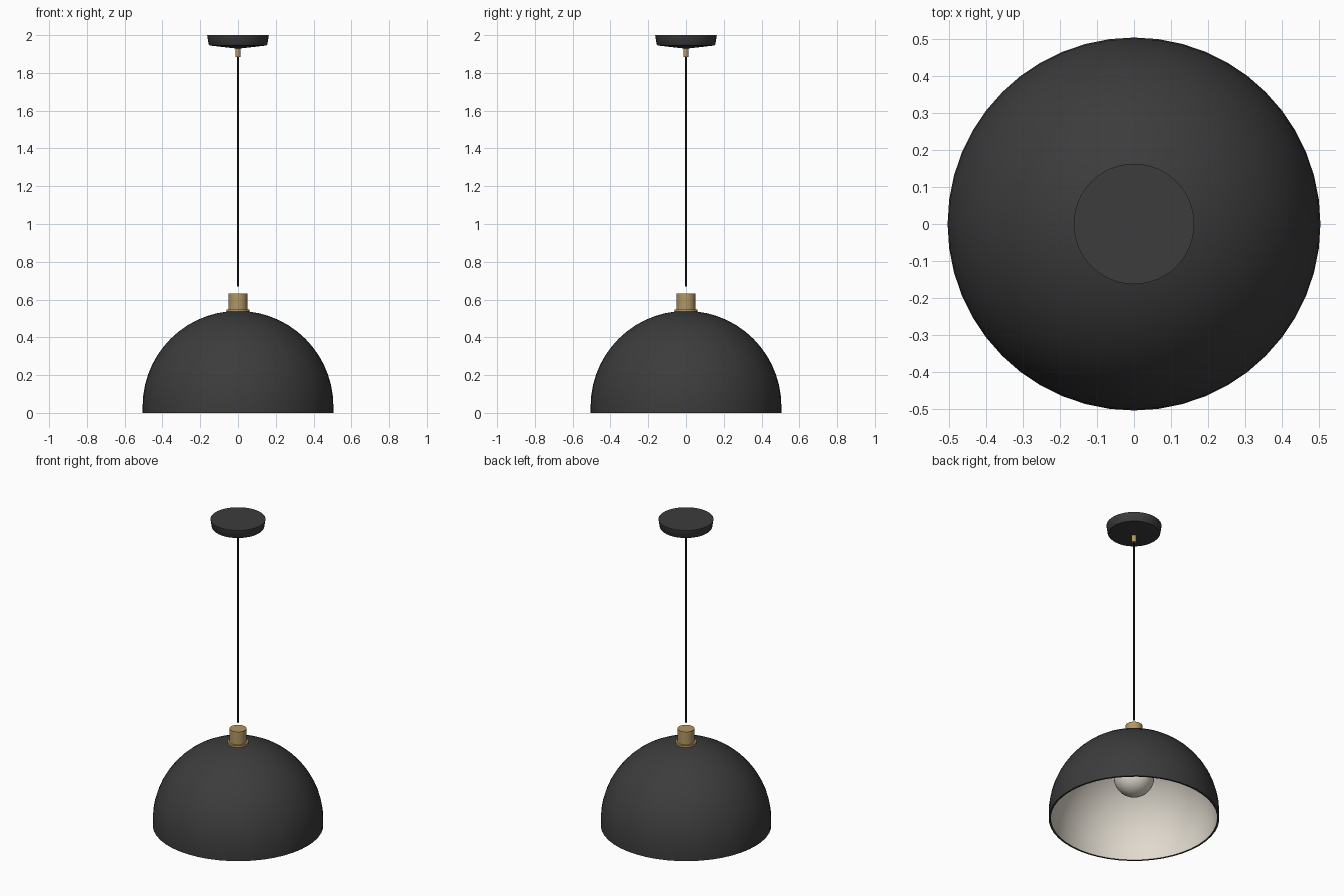
import bpy, bmesh, math

cube = bpy.data.objects.get("Cube")
if cube:
    bpy.data.objects.remove(cube, do_unlink=True)


def material(name, color):
    m = bpy.data.materials.new(name)
    m.use_nodes = True
    m.diffuse_color = (*color, 1)
    m.node_tree.nodes["Principled BSDF"].inputs["Base Color"].default_value = (*color, 1)
    return m


black = material("matte black", (0.045, 0.045, 0.045))
brass = material("brass", (0.45, 0.31, 0.13))
cream = material("warm white", (0.75, 0.70, 0.62))
cord_black = material("cord black", (0.015, 0.015, 0.015))


def lathe(name, profile, mats, sides=48, inner_from=None):
    """Revolve (radius, height) points around z; bands from inner_from on use the second material."""
    bm = bmesh.new()
    rings = []
    for r, z in profile:
        if r < 1e-5:
            rings.append([bm.verts.new((0, 0, z))] * sides)
        else:
            angles = [2 * math.pi * i / sides for i in range(sides)]
            rings.append([bm.verts.new((r * math.cos(a), r * math.sin(a), z)) for a in angles])
    for band, (a, b) in enumerate(zip(rings, rings[1:])):
        for i in range(sides):
            j = (i + 1) % sides
            face = bm.faces.new(list(dict.fromkeys((a[i], a[j], b[j], b[i]))))
            if inner_from is not None and band >= inner_from:
                face.material_index = 1
    bmesh.ops.recalc_face_normals(bm, faces=bm.faces)
    mesh = bpy.data.meshes.new(name)
    bm.to_mesh(mesh)
    bm.free()
    for m in mats:
        mesh.materials.append(m)
    obj = bpy.data.objects.new(name, mesh)
    bpy.context.collection.objects.link(obj)
    bpy.ops.object.select_all(action="DESELECT")
    obj.select_set(True)
    bpy.context.view_layer.objects.active = obj
    bpy.ops.object.shade_smooth_by_angle(angle=math.radians(35))


def arc(radius, center_z, start, end, steps):
    """Points on a circle, angles in degrees above the horizon."""
    angles = [math.radians(start + (end - start) * i / steps) for i in range(steps + 1)]
    return [(radius * math.cos(a), center_z + radius * math.sin(a)) for a in angles]


def cylinder(name, radius, bottom, top, mat, sides=32):
    lathe(name, [(0, bottom), (radius, bottom), (radius, top), (0, top)], [mat], sides)


# Dome shade: black shell from crown to rim, then the pale lining back up
outer = arc(0.505, 0.035, 90, 0, 14) + [(0.505, 0.0)]
inner = [(0.493, 0.0)] + arc(0.493, 0.035, 0, 90, 14)
lathe("shade", outer + inner, [black, cream], inner_from=len(outer))

# Brass cap on the shade
cylinder("cap_flange", 0.062, 0.53, 0.548, brass)
cylinder("cap", 0.05, 0.54, 0.632, brass)

# Socket and bulb under the dome
cylinder("socket", 0.05, 0.40, 0.53, brass)
lathe("bulb", arc(0.12, 0.28, -90, 62, 16) + [(0.045, 0.42), (0, 0.42)], [cream], 32)

# Cord and its brass grip
cylinder("cord", 0.005, 0.67, 1.94, cord_black, 12)
cylinder("cord_grip", 0.014, 1.885, 1.94, brass, 16)

# Ceiling canopy, tapering to a shallow cone underneath
lathe("canopy", [(0, 1.928), (0.15, 1.945), (0.156, 1.952), (0.163, 2.0), (0, 2.0)], [black])
